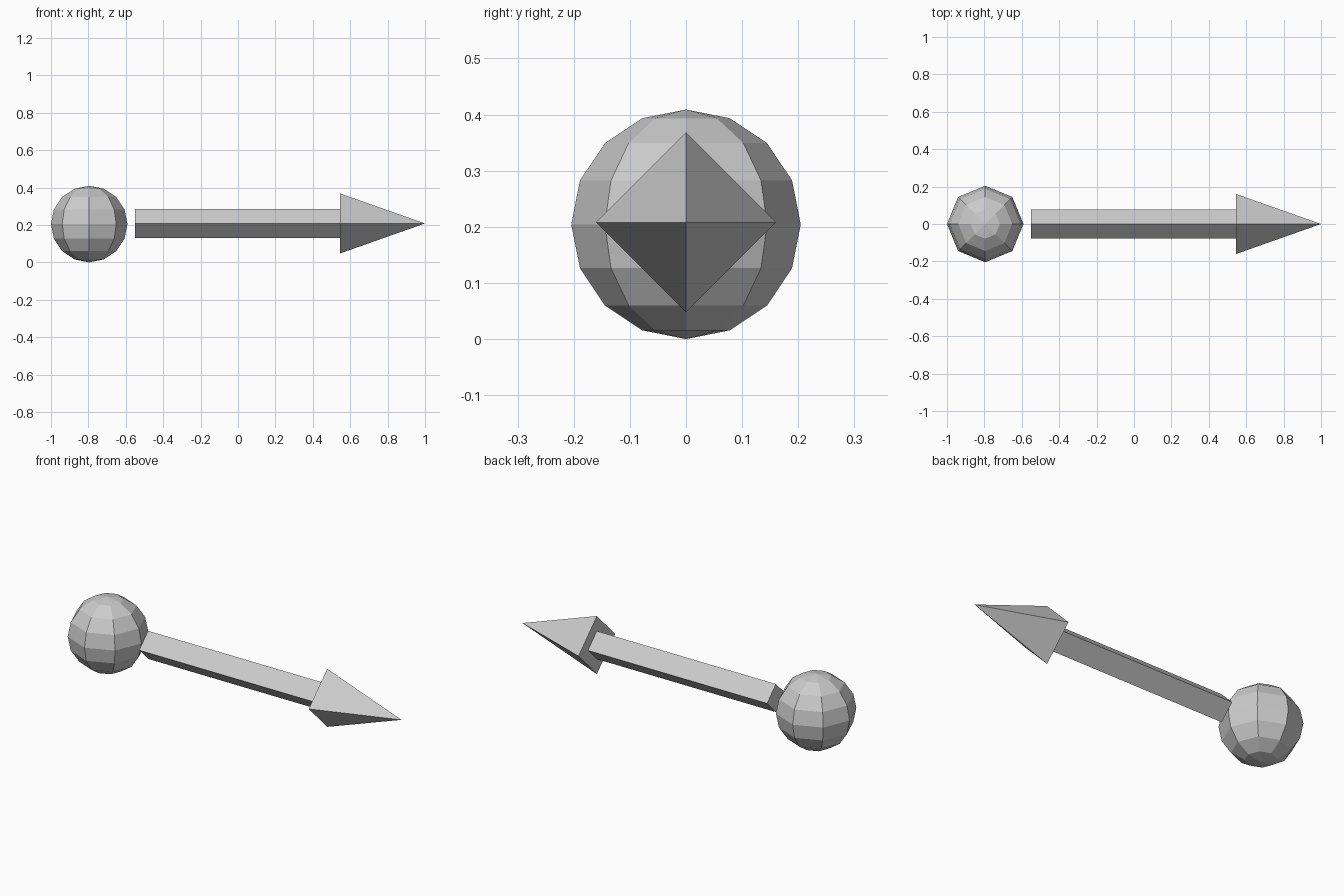
import bpy
from math import pi

if "Cube" in bpy.data.objects:
    bpy.data.objects.remove(bpy.data.objects["Cube"])

AXIS_Z = 0.208   # height of the arrow's centre line


def four_sided(name, x0, x1, r0, r1):
    """Diamond-section prism or pyramid running along x from x0 to x1."""
    bpy.ops.mesh.primitive_cone_add(
        vertices=4, radius1=r0, radius2=r1, depth=x1 - x0,
        end_fill_type='NGON', location=((x0 + x1) / 2, 0, AXIS_Z),
        rotation=(0, pi / 2, 0))
    bpy.context.object.name = name


# Faceted ball at the tail
bpy.ops.mesh.primitive_uv_sphere_add(
    segments=8, ring_count=8, radius=0.2045, location=(-0.7955, 0, 0.2045))
bpy.context.object.name = "ball"

# Square shaft standing on its edge, and pyramid arrow head
four_sided("shaft", -0.55, 0.545, 0.0775, 0.0775)
four_sided("arrow_head", 0.545, 1.0, 0.1605, 0.0)
